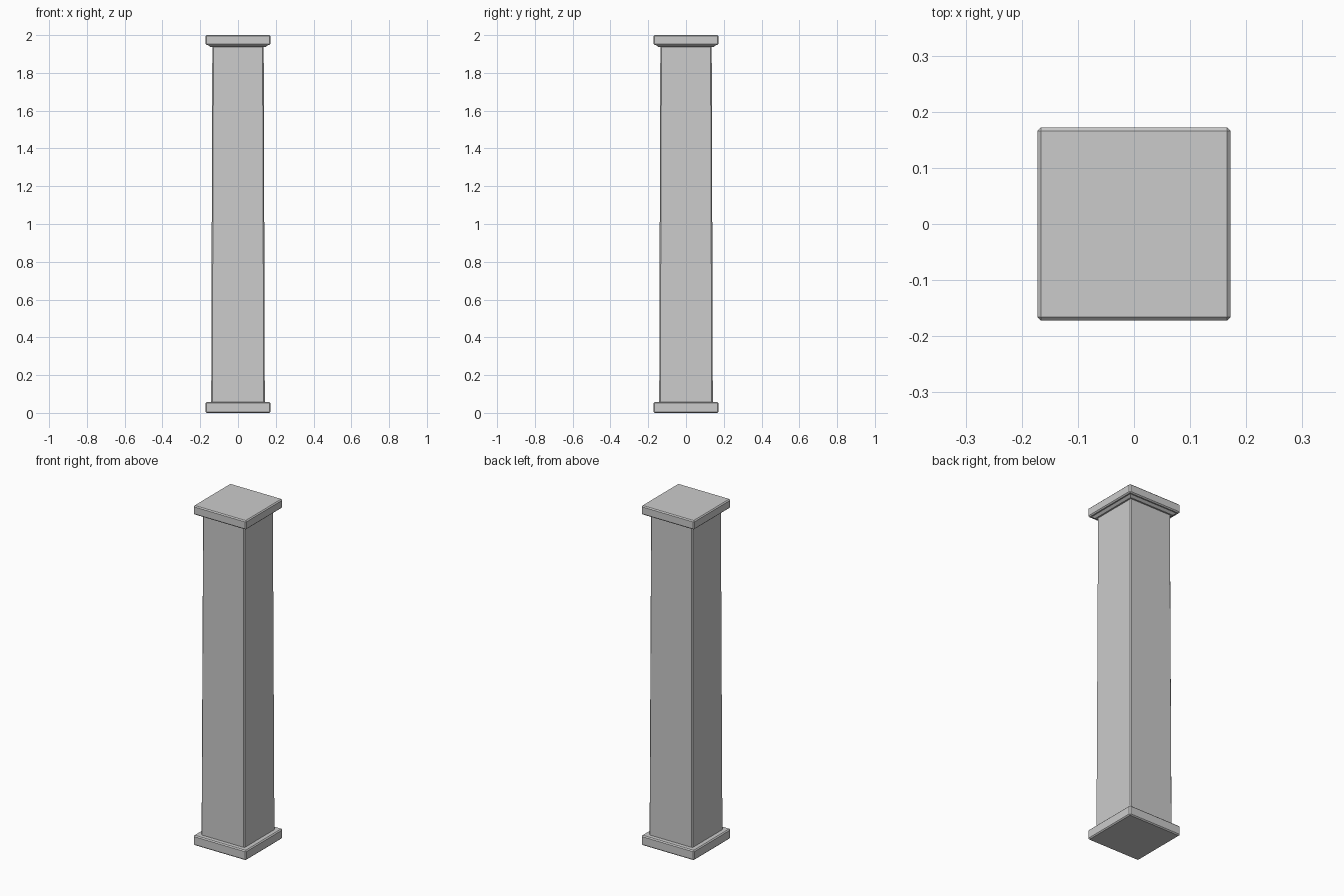
import bpy, bmesh

if "Cube" in bpy.data.objects:
    bpy.data.objects.remove(bpy.data.objects["Cube"])


def block(name, z0, z1, half0, half1, bevel):
    """Square block, optionally tapered, with chamfered edges."""
    bm = bmesh.new()
    bmesh.ops.create_cube(bm, size=2)
    for v in bm.verts:
        top = v.co.z > 0
        half = half1 if top else half0
        v.co = (v.co.x * half, v.co.y * half, z1 if top else z0)
    if bevel:
        bmesh.ops.bevel(bm, geom=bm.edges[:], offset=bevel, segments=1,
                        profile=0.5, affect='EDGES')
    mesh = bpy.data.meshes.new(name)
    bm.to_mesh(mesh)
    bm.free()
    obj = bpy.data.objects.new(name, mesh)
    bpy.context.collection.objects.link(obj)
    return obj


# square foot slab
block("base_slab", 0.0, 0.058, 0.172, 0.172, 0.006)

# slightly tapering shaft with chamfered corners
block("shaft", 0.05, 1.955, 0.142, 0.136, 0.006)

# flared moulding under the cap
block("cap_moulding", 1.936, 1.953, 0.145, 0.166, 0)

# top slab
block("cap_slab", 1.947, 2.0, 0.172, 0.172, 0.006)
